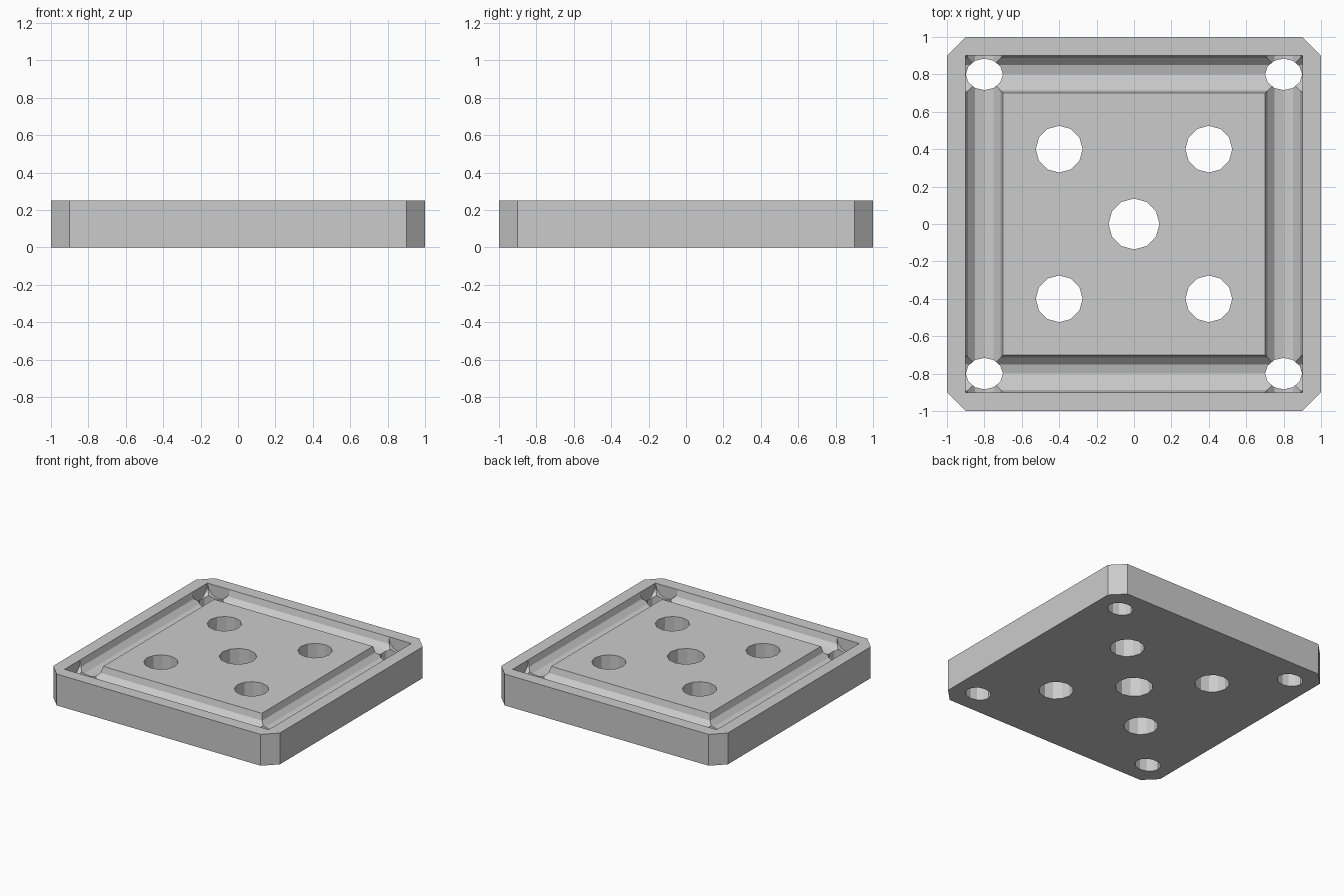
import bpy
import bmesh
from math import pi

if "Cube" in bpy.data.objects:
    bpy.data.objects.remove(bpy.data.objects["Cube"], do_unlink=True)

HEIGHT = 0.25
CHAMFER = 0.1
SIDES = 12

grey = bpy.data.materials.new("plain_grey")
grey.use_nodes = True
grey.diffuse_color = (0.6, 0.6, 0.6, 1)
grey.node_tree.nodes["Principled BSDF"].inputs["Base Color"].default_value = (0.6, 0.6, 0.6, 1)

# Square slab with chamfered vertical corners
e, c = 1.0, 1.0 - CHAMFER
outline = [(c, -e), (e, -c), (e, c), (c, e), (-c, e), (-e, c), (-e, -c), (-c, -e)]
bm = bmesh.new()
base = bm.faces.new([bm.verts.new((x, y, 0)) for x, y in outline])
top = bmesh.ops.extrude_face_region(bm, geom=[base])["geom"]
bmesh.ops.translate(bm, vec=(0, 0, HEIGHT),
                    verts=[v for v in top if isinstance(v, bmesh.types.BMVert)])
bmesh.ops.recalc_face_normals(bm, faces=bm.faces)
mesh = bpy.data.meshes.new("base_plate")
bm.to_mesh(mesh)
bm.free()
mesh.materials.append(grey)
plate = bpy.data.objects.new("base_plate", mesh)
bpy.context.collection.objects.link(plate)


def cut(name, location, radius, depth, rotation=(0, 0, 0), scale=(1, 1, 1)):
    """Subtract a faceted cylinder from the plate."""
    bpy.ops.mesh.primitive_cylinder_add(vertices=SIDES, radius=radius, depth=depth,
                                        location=location, rotation=rotation)
    cutter = bpy.context.object
    cutter.name = name
    cutter.scale = scale
    cutter.hide_render = True
    cutter.data.materials.append(grey)
    mod = plate.modifiers.new(name, "BOOLEAN")
    mod.operation = "DIFFERENCE"
    mod.solver = "EXACT"
    mod.object = cutter
    bpy.ops.object.select_all(action="DESELECT")
    plate.select_set(True)
    bpy.context.view_layer.objects.active = plate
    bpy.ops.object.modifier_apply(modifier=mod.name)
    bpy.data.objects.remove(cutter, do_unlink=True)


# Round-bottomed channels framing the raised centre
for side in (-1, 1):
    cut("channel_x", (0, 0.8 * side, HEIGHT), 0.1, 1.8, rotation=(0, pi / 2, 0))
    cut("channel_y", (0.8 * side, 0, HEIGHT), 0.1, 1.8, rotation=(pi / 2, 0, 0))

# Through holes: centre, four inner, and four oval corner drains
cut("centre_hole", (0, 0, HEIGHT / 2), 0.136, 1)
for sx in (-1, 1):
    for sy in (-1, 1):
        cut("inner_hole", (0.4 * sx, 0.4 * sy, HEIGHT / 2), 0.125, 1)
        cut("corner_hole", (0.8 * sx, 0.8 * sy, HEIGHT / 2), 0.099, 1, scale=(1, 0.85, 1))

# Single colour, flat faces
plate.data.materials.clear()
plate.data.materials.append(grey)
for face in plate.data.polygons:
    face.material_index = 0
    face.use_smooth = False
